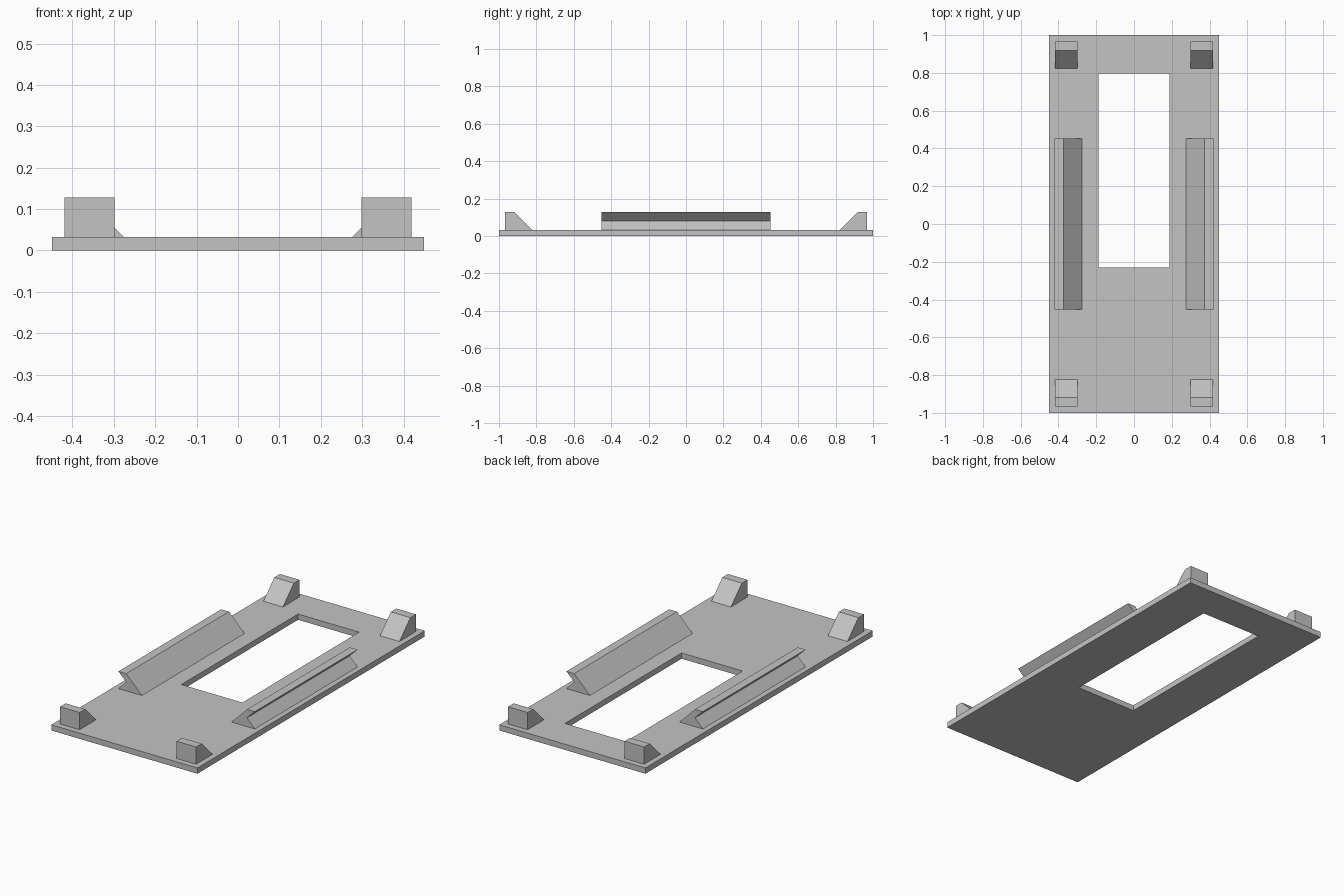
import bpy
import bmesh

cube = bpy.data.objects.get("Cube")
if cube:
    bpy.data.objects.remove(cube, do_unlink=True)

PLATE_TOP = 0.032
TOP = 0.128

grey = bpy.data.materials.new("plain_grey")
grey.use_nodes = True
colour = (0.55, 0.55, 0.55, 1)
grey.diffuse_color = colour
grey.node_tree.nodes["Principled BSDF"].inputs["Base Color"].default_value = colour


def finish(name, bm):
    bmesh.ops.recalc_face_normals(bm, faces=bm.faces)
    mesh = bpy.data.meshes.new(name)
    bm.to_mesh(mesh)
    bm.free()
    mesh.materials.append(grey)
    obj = bpy.data.objects.new(name, mesh)
    bpy.context.collection.objects.link(obj)
    return obj


def extrude(bm, faces, offset):
    result = bmesh.ops.extrude_face_region(bm, geom=faces, use_keep_orig=True)
    verts = [v for v in result["geom"] if isinstance(v, bmesh.types.BMVert)]
    bmesh.ops.translate(bm, verts=verts, vec=offset)


def prism(name, points, offset):
    bm = bmesh.new()
    face = bm.faces.new([bm.verts.new(p) for p in points])
    extrude(bm, [face], offset)
    return finish(name, bm)


def rectangle(bm, x0, x1, y0, y1):
    return [bm.verts.new((x, y, 0)) for x, y in ((x0, y0), (x1, y0), (x1, y1), (x0, y1))]


# Base plate: a flat frame around the off-centre rectangular window
bm = bmesh.new()
outer = rectangle(bm, -0.45, 0.45, -1, 1)
inner = rectangle(bm, -0.188, 0.188, -0.23, 0.797)
ring = []
for i in range(4):
    j = (i + 1) % 4
    ring.append(bm.faces.new((outer[i], outer[j], inner[j], inner[i])))
extrude(bm, ring, (0, 0, PLATE_TOP))
finish("base_plate", bm)

# Side rails: sloped inside, V-groove along the outside
rail = [(0.276, PLATE_TOP), (0.42, PLATE_TOP), (0.372, 0.081), (0.42, TOP), (0.372, TOP)]
# Corner blocks: upright outer face, sloped towards the middle
block = [(0.822, PLATE_TOP), (0.967, PLATE_TOP), (0.967, TOP), (0.918, TOP)]

for side, sx in (("left", 1), ("right", -1)):
    prism(side + "_rail", [(sx * x, -0.452, z) for x, z in rail], (0, 0.904, 0))
    for end, sy in (("front", -1), ("back", 1)):
        prism(f"{end}_{side}_corner_block",
              [(sx * 0.299, sy * y, z) for y, z in block], (sx * 0.12, 0, 0))
